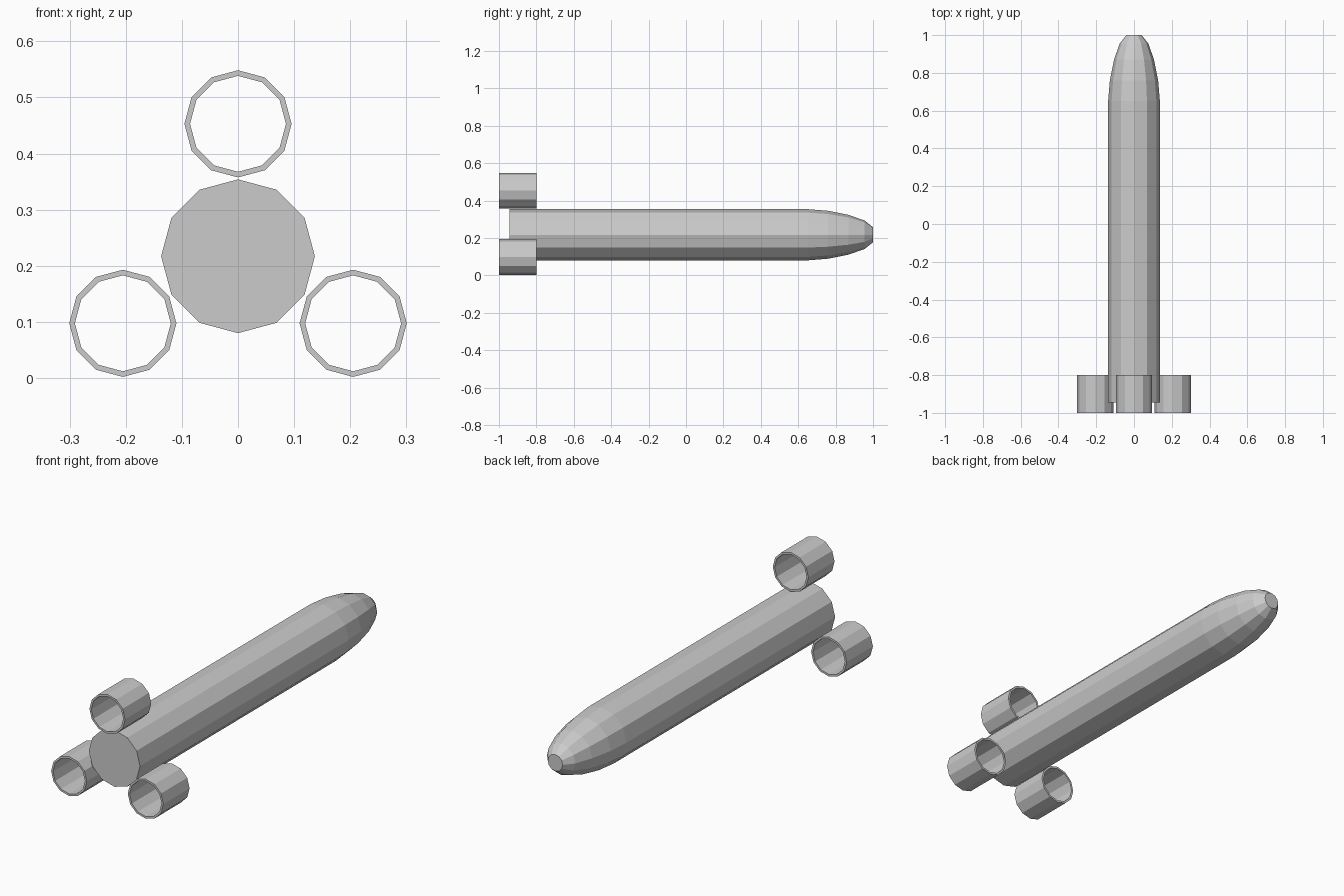
import bpy, bmesh
from math import sin, cos, pi, radians

if "Cube" in bpy.data.objects:
    bpy.data.objects.remove(bpy.data.objects["Cube"])

SIDES = 12
BODY_Z = 0.217      # height of the body axis
RING_OFFSET = 0.237   # body axis to ring fin axis


def lathe(name, profile, x=0, z=0, closed=False):
    """Spin (y, radius) points around a y-parallel axis, flat shaded."""
    bm = bmesh.new()
    rows = [[bm.verts.new((x + r * cos(2 * pi * i / SIDES), y,
                           z + r * sin(2 * pi * i / SIDES)))
             for i in range(SIDES)] for y, r in profile]
    pairs = list(zip(rows, rows[1:]))
    if closed:
        pairs.append((rows[-1], rows[0]))
    else:
        bm.faces.new(rows[0])
        bm.faces.new(rows[-1])
    for a, b in pairs:
        for i in range(SIDES):
            j = (i + 1) % SIDES
            bm.faces.new((a[i], a[j], b[j], b[i]))
    bmesh.ops.recalc_face_normals(bm, faces=bm.faces)
    mesh = bpy.data.meshes.new(name)
    bm.to_mesh(mesh)
    bm.free()
    obj = bpy.data.objects.new(name, mesh)
    bpy.context.collection.objects.link(obj)
    return obj


# Body tube with rounded, blunt nose
lathe("body", [(-0.945, 0.137), (0.65, 0.137), (0.76, 0.128), (0.87, 0.106),
               (0.955, 0.076), (1.0, 0.04)], z=BODY_Z)

# Three open tail rings spaced evenly around the body
ring = [(-1, 0.0955), (-0.8, 0.0955), (-0.8, 0.0855), (-1, 0.0855)]
for name, angle in (("top", 90), ("left", 210), ("right", 330)):
    a = radians(angle)
    lathe(name + "_tail_ring", ring, RING_OFFSET * cos(a),
          BODY_Z - 0.001 + RING_OFFSET * sin(a), closed=True)
